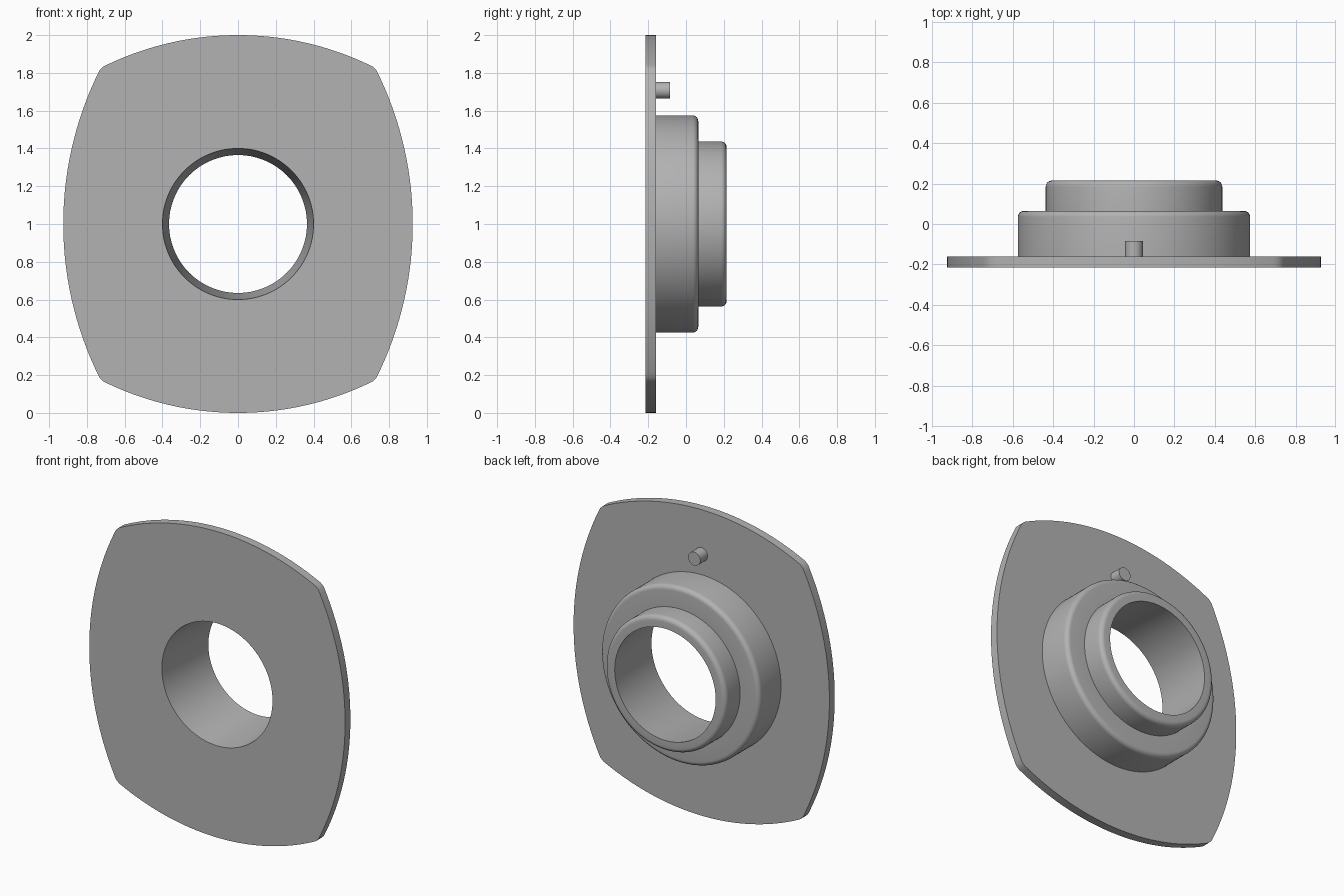
import bpy
import bmesh
from math import sin, cos, pi, sqrt, radians

cube = bpy.data.objects.get("Cube")
if cube:
    bpy.data.objects.remove(cube, do_unlink=True)

SEGMENTS = 240
CENTRE_Z = 1.0
FRONT, PLATE_BACK, STEP, BACK = -0.215, -0.16, 0.065, 0.215

grey = bpy.data.materials.new("plain grey")
grey.use_nodes = True
colour = (0.45, 0.45, 0.45, 1)
grey.diffuse_color = colour
grey.node_tree.nodes["Principled BSDF"].inputs["Base Color"].default_value = colour


def arc_reach(along, across, half, radius):
    """Distance from the centre to a bulging side along a direction."""
    offset = radius - half
    return -offset * along + sqrt(radius ** 2 - (offset * across) ** 2)


def plate_reach(a):
    """Bulging rectangle with small blunted corners."""
    c, s = abs(cos(a)), abs(sin(a))
    side = arc_reach(c, s, 0.925, 1.82)
    top = arc_reach(s, c, 1.0, 1.61)
    corner = 1.099 / max(cos(abs(math_angle(c, s)) - radians(48)), 0.1)
    return min(side, top, corner)


def math_angle(c, s):
    from math import atan2
    return atan2(s, c)


def bore(y):
    """Bore radius, narrowing evenly towards the back."""
    return 0.40 - 0.035 * (y - FRONT) / (BACK - FRONT)


def fillet(radius, y, size=0.03, steps=6):
    """Rounded outer rim of a cylinder ending at y."""
    turns = [i / steps * pi / 2 for i in range(steps + 1)]
    return [(radius - size + size * cos(t), y - size + size * sin(t)) for t in turns]


def loft(name, rings, closed=False):
    """Skin rings of (radius or reach function, y) around the y axis."""
    bm = bmesh.new()
    loops = []
    for r, y in rings:
        loop = []
        for i in range(SEGMENTS):
            a = 2 * pi * i / SEGMENTS
            d = r(a) if callable(r) else r
            loop.append(bm.verts.new((d * cos(a), y, CENTRE_Z + d * sin(a))))
        loops.append(loop)
    pairs = list(zip(loops, loops[1:]))
    if closed:
        pairs.append((loops[-1], loops[0]))
    for p, q in pairs:
        for i in range(SEGMENTS):
            j = (i + 1) % SEGMENTS
            bm.faces.new((p[i], q[i], q[j], p[j]))
    return finish(name, bm)


def finish(name, bm):
    mesh = bpy.data.meshes.new(name)
    bm.to_mesh(mesh)
    bm.free()
    mesh.materials.append(grey)
    obj = bpy.data.objects.new(name, mesh)
    bpy.context.collection.objects.link(obj)
    bpy.ops.object.select_all(action="DESELECT")
    obj.select_set(True)
    bpy.context.view_layer.objects.active = obj
    bpy.ops.object.shade_smooth_by_angle(angle=radians(30))
    return obj


# Flange plate with the front part of the bore
loft("flange_plate", [(plate_reach, FRONT), (plate_reach, PLATE_BACK),
                      (bore(PLATE_BACK), PLATE_BACK), (bore(FRONT), FRONT)], closed=True)

# Stepped hub with rounded rims and the rest of the bore
loft("stepped_hub", [(0.575, PLATE_BACK)] + fillet(0.575, STEP)
     + [(0.437, STEP)] + fillet(0.437, BACK)
     + [(bore(BACK), BACK), (bore(PLATE_BACK), PLATE_BACK)])

# Locating pin on the back of the plate
bpy.ops.mesh.primitive_cylinder_add(vertices=48, radius=0.044, depth=0.085,
                                    location=(0, -0.1275, 1.708),
                                    rotation=(pi / 2, 0, 0))
pin = bpy.context.object
pin.name = "locating_pin"
pin.data.materials.append(grey)
bpy.ops.object.shade_smooth_by_angle(angle=radians(30))
